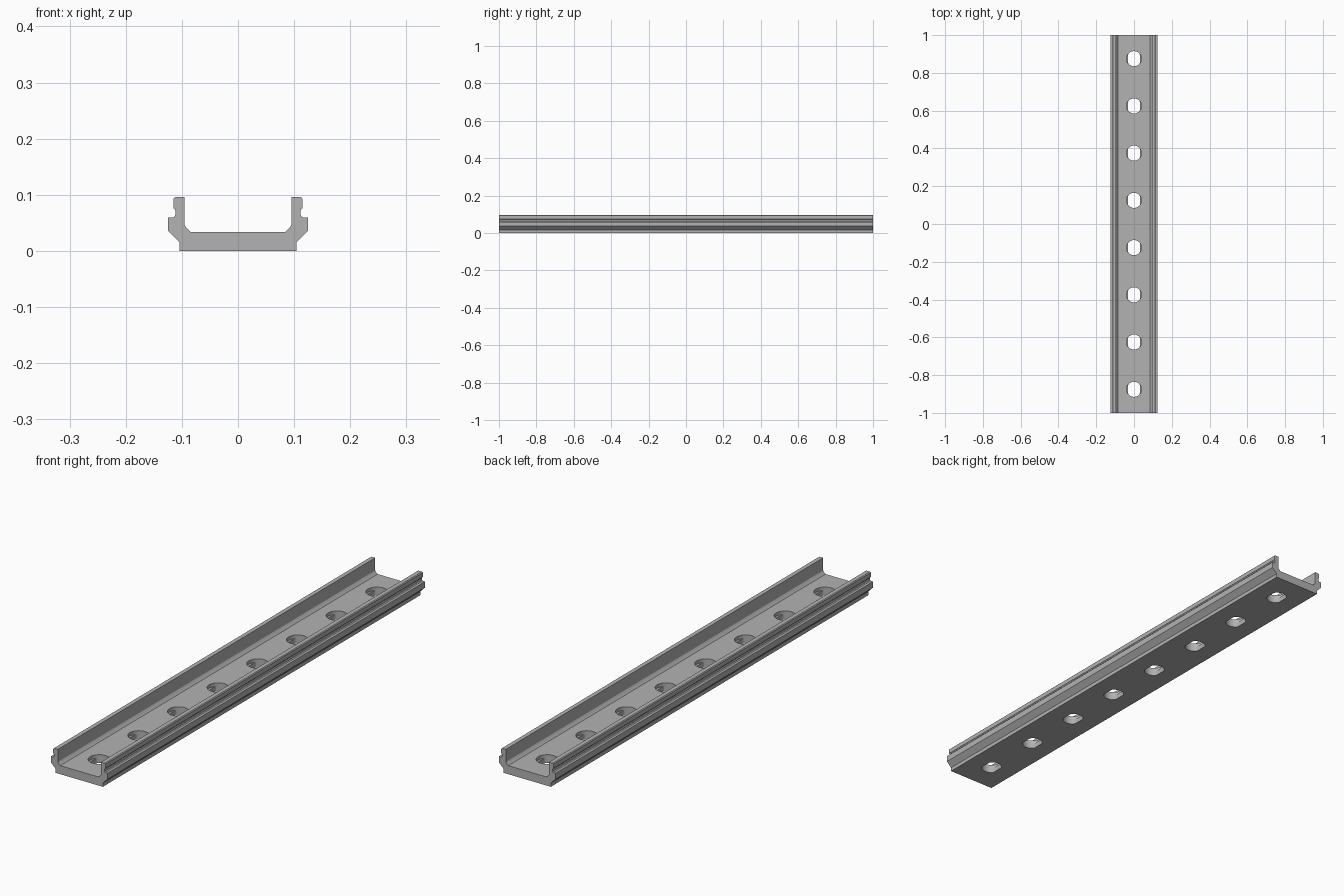
import bpy, bmesh, math

if "Cube" in bpy.data.objects:
    bpy.data.objects.remove(bpy.data.objects["Cube"], do_unlink=True)

grey = bpy.data.materials.new("metal grey")
grey.use_nodes = True
colour = (0.45, 0.45, 0.45, 1)
grey.diffuse_color = colour
grey.node_tree.nodes["Principled BSDF"].inputs["Base Color"].default_value = colour


def prism(name, ring, direction):
    """Extrude a closed ring of points along a direction."""
    bm = bmesh.new()
    face = bm.faces.new([bm.verts.new(p) for p in ring])
    out = bmesh.ops.extrude_face_region(bm, geom=[face])
    moved = [v for v in out["geom"] if isinstance(v, bmesh.types.BMVert)]
    bmesh.ops.translate(bm, verts=moved, vec=direction)
    bmesh.ops.recalc_face_normals(bm, faces=bm.faces)
    mesh = bpy.data.meshes.new(name)
    bm.to_mesh(mesh)
    bm.free()
    mesh.materials.append(grey)
    obj = bpy.data.objects.new(name, mesh)
    bpy.context.collection.objects.link(obj)
    return obj


# Channel rail: half profile from the underside up to the inner floor, mirrored
half = [(0.104, 0), (0.104, 0.015), (0.125, 0.036), (0.125, 0.06),
        (0.115, 0.06), (0.112, 0.063), (0.111, 0.068), (0.112, 0.073),
        (0.115, 0.076), (0.115, 0.093), (0.112, 0.096), (0.095, 0.096),
        (0.095, 0.046), (0.092, 0.041), (0.084, 0.034)]
profile = half + [(-x, z) for x, z in reversed(half)]
rail = prism("channel_rail", [(x, -1, z) for x, z in profile], (0, 2, 0))


def cut(ring, direction):
    cutter = prism("hole_cutter", ring, direction)
    cutter.hide_render = True
    mod = rail.modifiers.new("hole", "BOOLEAN")
    mod.operation = "DIFFERENCE"
    mod.solver = "EXACT"
    mod.object = cutter
    bpy.context.view_layer.objects.active = rail
    bpy.ops.object.modifier_apply(modifier=mod.name)
    bpy.data.objects.remove(cutter, do_unlink=True)


# Eight mounting holes: round recess above a flat-sided through hole
for i in range(8):
    y = -0.875 + 0.25 * i
    circle = [(0.04 * math.cos(a), y + 0.04 * math.sin(a))
              for a in (math.tau * k / 32 for k in range(32))]
    cut([(x, v, 0.02) for x, v in circle], (0, 0, 0.05))
    cut([(max(-0.031, min(0.031, x)), v, -0.02)
         for x, v in circle if abs(x) < 0.0335], (0, 0, 0.07))

# Smooth shading with crisp edges
bpy.ops.object.select_all(action="DESELECT")
rail.select_set(True)
bpy.context.view_layer.objects.active = rail
bpy.ops.object.shade_smooth_by_angle(angle=math.radians(25))
